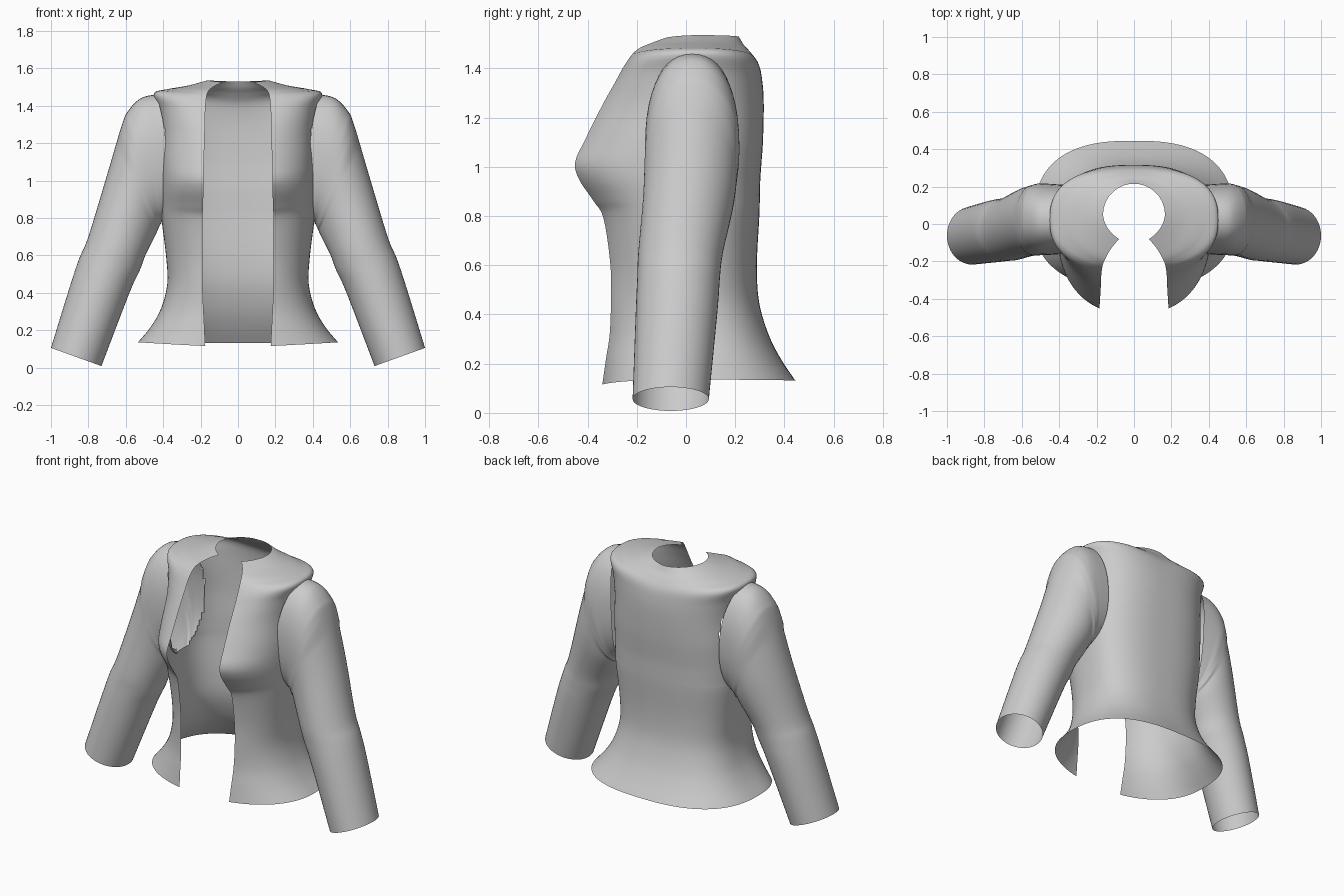
import bpy, bmesh, math

if "Cube" in bpy.data.objects:
    bpy.data.objects.remove(bpy.data.objects["Cube"])

# Matching guide curves from hem to neckline
FRONT = [(.175, -.34, .115), (.18, -.325, .22), (.185, -.31, .32), (.19, -.305, .45),
         (.19, -.307, .6), (.19, -.335, .79), (.187, -.375, .86), (.185, -.435, .95),
         (.185, -.45, 1.02), (.182, -.41, 1.11), (.178, -.34, 1.25), (.176, -.29, 1.34),
         (.172, -.245, 1.42), (.16, -.2, 1.475), (.125, -.135, 1.505), (.08, -.08, 1.525)]
SIDE = [(.535, .135), (.465, .22), (.41, .32), (.378, .45), (.385, .6), (.41, .8),
        (.413, .87), (.415, .95), (.415, 1.02), (.415, 1.11), (.41, 1.25), (.425, 1.38),
        (.45, 1.465), (.38, 1.488), (.27, 1.507), (.165, 1.535)]
BACK = [(.445, .13), (.385, .22), (.335, .32), (.297, .45), (.288, .6), (.298, .8),
        (.30, .87), (.302, .95), (.307, 1.02), (.313, 1.11), (.316, 1.25), (.311, 1.34),
        (.297, 1.41), (.265, 1.46), (.235, 1.495), (.215, 1.528)]
# Sleeve rings: outer x, z, inner x, z, centre y, half depth
SLEEVE = [(.44, 1.46, .41, .78, .025, .185), (.52, 1.44, .41, .77, .025, .19),
          (.585, 1.375, .415, .765, .025, .192), (.62, 1.30, .425, .745, .022, .19),
          (.70, 1.03, .445, .70, .01, .185), (.80, .70, .495, .60, -.022, .172),
          (.85, .58, .525, .52, -.03, .168), (.90, .43, .58, .40, -.038, .166),
          (1.0, .105, .73, .008, -.062, .155)]


def smooth_path(points, steps):
    """Catmull-Rom resampling of tuples of any length."""
    out = []
    for i in range(len(points) - 1):
        a, b, c, d = (points[min(max(i + k, 0), len(points) - 1)] for k in (-1, 0, 1, 2))
        for s in range(steps):
            t = s / steps
            out.append(tuple(q + .5 * t * (r - p + t * (2 * p - 5 * q + 4 * r - w
                       + t * (3 * (q - r) + w - p))) for p, q, r, w in zip(a, b, c, d)))
    return out + [points[-1]]


def power(v, n):
    return math.copysign(abs(v) ** (2 / n), v)


def loft(name, rings, closed, skip=None):
    bm = bmesh.new()
    rows = [[bm.verts.new(p) for p in ring] for ring in rings]
    n = len(rows[0])
    for lo, hi in zip(rows, rows[1:]):
        for j in range(n if closed else n - 1):
            k = (j + 1) % n
            bm.faces.new((lo[j], lo[k], hi[k], hi[j]))
    if skip:
        gone = [f for f in bm.faces if skip(f.calc_center_median())]
        bmesh.ops.delete(bm, geom=gone, context='FACES')
    bmesh.ops.recalc_face_normals(bm, faces=bm.faces)
    mesh = bpy.data.meshes.new(name)
    bm.to_mesh(mesh)
    bm.free()
    obj = bpy.data.objects.new(name, mesh)
    bpy.context.collection.objects.link(obj)
    for p in mesh.polygons:
        p.use_smooth = True
    mirror = obj.modifiers.new("mirror", 'MIRROR')
    mirror.use_clip = True
    return obj


def body_ring(f, s, b, u):
    fx, fy, fz = f
    sx, sz = s
    by, bz = b
    n = 2.3 + (.3 if u < .85 else -2 * (u - .85))
    sy = .02 + .03 * max(0, (u - .8) / .2)
    # front panel: from the open edge to the side
    nf = n - .2
    c0 = (fx / sx) ** (nf / 2)
    a0 = math.acos(c0)
    depth = (fy - sy) / math.sin(a0) ** (2 / nf)
    pts = []
    for j in range(24):
        a = a0 * (1 - j / 24)
        w = (math.cos(a) - c0) / (1 - c0)
        pts.append((sx * power(math.cos(a), nf), sy + depth * power(math.sin(a), nf),
                    fz + (sz - fz) * w))
    # back panel: from the side to the centre back
    for j in range(31):
        a = math.pi / 2 * j / 30
        w = max(0, math.cos(a))
        pts.append((sx * power(w, n) if j < 30 else 0, sy + (by - sy) * power(math.sin(a), n),
                    bz + (sz - bz) * w))
    return pts


def in_armhole(c):
    return c.x > .3 and ((c.y - .025) / .17) ** 2 + ((c.z - 1.11) / .325) ** 2 < 1


# Jacket body with open front and armholes
guides = list(zip(*(smooth_path(g, 5) for g in (FRONT, SIDE, BACK))))
body = loft("jacket_body", [body_ring(*g, i / (len(guides) - 1)) for i, g in enumerate(guides)],
            False, in_armhole)

# Sleeves
rings = []
path = smooth_path(SLEEVE, 6)
for i, (ox, oz, ix, iz, yc, ry) in enumerate(path):
    bow = .045 * max(0, 1 - i / 8)
    n = 2.25 if i < 20 else 2
    ring = []
    for j in range(48):
        a = math.tau * j / 48
        c, s = power(math.cos(a), n), power(math.sin(a), n)
        ring.append(((ox + ix) / 2 + (ox - ix) / 2 * c - bow * s * s, yc + ry * s,
                     (oz + iz) / 2 + (oz - iz) / 2 * c))
    rings.append(ring)
loft("sleeves", rings, True)
